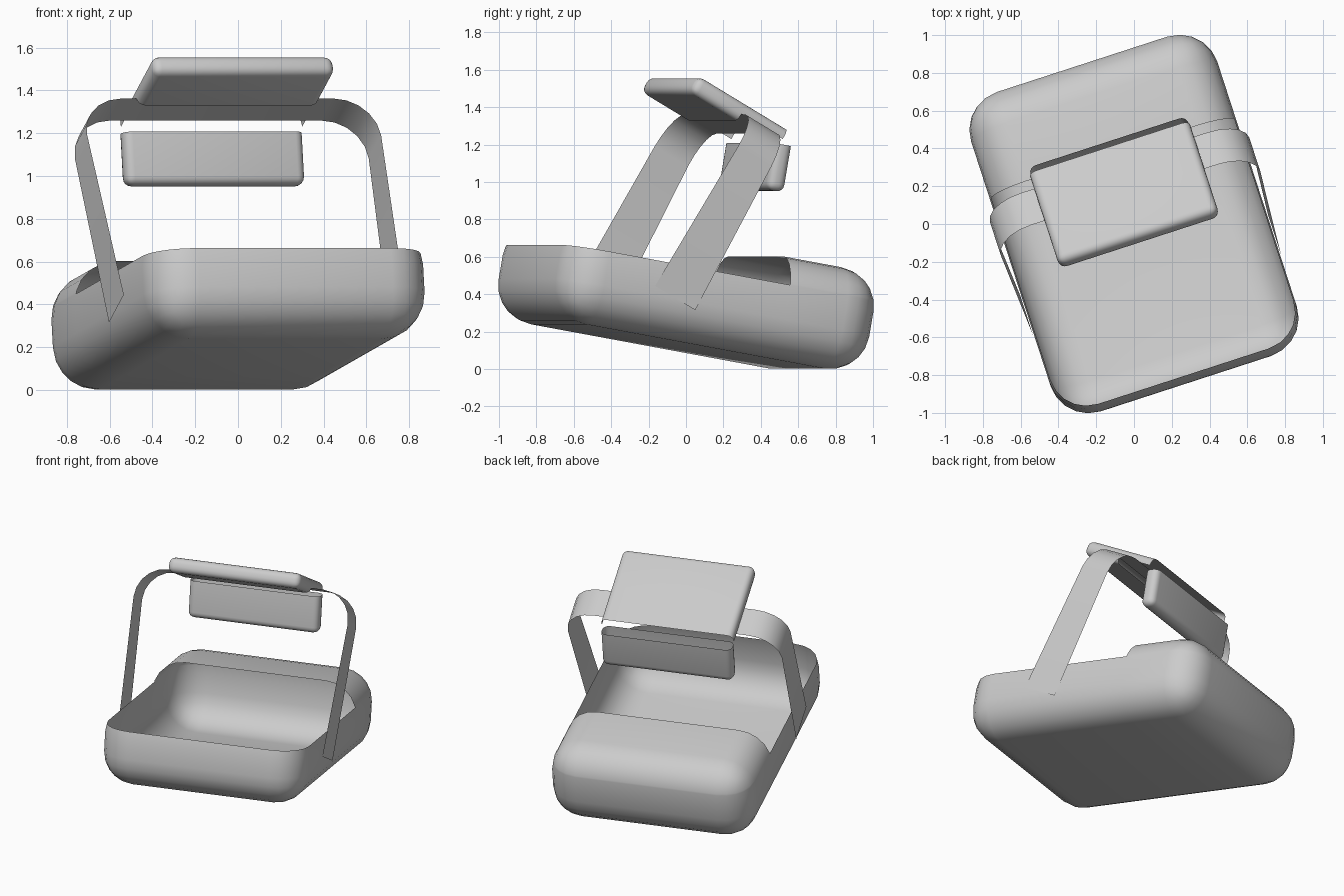
import bpy, bmesh, math
from mathutils import Matrix, Vector

if "Cube" in bpy.data.objects:
    bpy.data.objects.remove(bpy.data.objects["Cube"])

YAW = Matrix.Rotation(math.radians(18), 4, 'Z')


def frame(v, z, tilt):
    """Local frame of a part: turned about z, then tipped back."""
    return YAW @ Matrix.Translation((0, v, z)) @ Matrix.Rotation(math.radians(-tilt), 4, 'X')


def finish(bm, name, mat):
    bm.transform(mat)
    me = bpy.data.meshes.new(name)
    bm.to_mesh(me)
    bm.free()
    ob = bpy.data.objects.new(name, me)
    bpy.context.collection.objects.link(ob)
    bpy.ops.object.select_all(action='DESELECT')
    ob.select_set(True)
    bpy.context.view_layer.objects.active = ob
    bpy.ops.object.shade_smooth_by_angle(angle=math.radians(35))
    return ob


def open_box(name, half, radius, segs, planes, removed, mat):
    """Rounded box sheet, split along planes, with a region of faces taken out."""
    bm = bmesh.new()
    bmesh.ops.create_cube(bm, size=2)
    bmesh.ops.scale(bm, vec=half, verts=bm.verts)
    bmesh.ops.bevel(bm, geom=bm.edges[:], offset=radius, segments=segs,
                    profile=0.5, affect='EDGES', clamp_overlap=True)
    for co, no in planes:
        bmesh.ops.bisect_plane(bm, geom=bm.verts[:] + bm.edges[:] + bm.faces[:],
                               plane_co=co, plane_no=no, dist=1e-5)
    gone = [f for f in bm.faces if removed(f.calc_center_median())]
    bmesh.ops.delete(bm, geom=gone, context='FACES')
    return finish(bm, name, mat)


# Tub with a cover over its back end
RIM, COVER = 0.12, 0.35
open_box("tub", (0.685, 0.89, 0.275), 0.21, 5,
         [((0, 0, RIM), (0, 0, 1)), ((0, COVER, 0), (0, 1, 0))],
         lambda c: c.z > RIM and c.y < COVER, frame(0, 0.392, 10))

# Upper plate: open at its back end, underside partly removed
END, UNDER, SIDE = 0.243, -0.025, -0.01
open_box("upper_plate", (0.445, 0.33, 0.05), 0.04, 4,
         [((0, END, 0), (0, 1, 0)), ((0, UNDER, 0), (0, 1, 0)), ((0, 0, SIDE), (0, 0, 1))],
         lambda c: c.y > END or (c.y > UNDER and c.z < SIDE), frame(0.194, 1.36, 30))

# Hanging plate: open at the top
TOP = 0.07
open_box("hanging_plate", (0.44, 0.18, 0.05)[0:1] + (0.05, 0.18), 0.04, 4,
         [((0, 0, TOP), (0, 0, 1))],
         lambda c: c.z > TOP, frame(0.396, 1.13, 10))

# Strap handle: flat ribbon bent into an arch
H, R, U0, U1 = 1.074, 0.2, 0.69, 0.722
half_path = [(U0, 0.0)]
for i in range(6):
    a = math.radians(90 * i / 5)
    half_path.append((U1 - R + R * math.cos(a), H - R + R * math.sin(a)))
path = half_path + [(-x, z) for x, z in reversed(half_path)]
bm = bmesh.new()
rows = []
for x, z in path:
    w = 0.13 - 0.027 * z / H
    rows.append([bm.verts.new((x, s * w, z)) for s in (-1, 1)])
for a, b in zip(rows, rows[1:]):
    bm.faces.new((a[0], a[1], b[1], b[0]))
bmesh.ops.recalc_face_normals(bm, faces=bm.faces)
finish(bm, "strap_handle", frame(-0.285, 0.38, 30))
